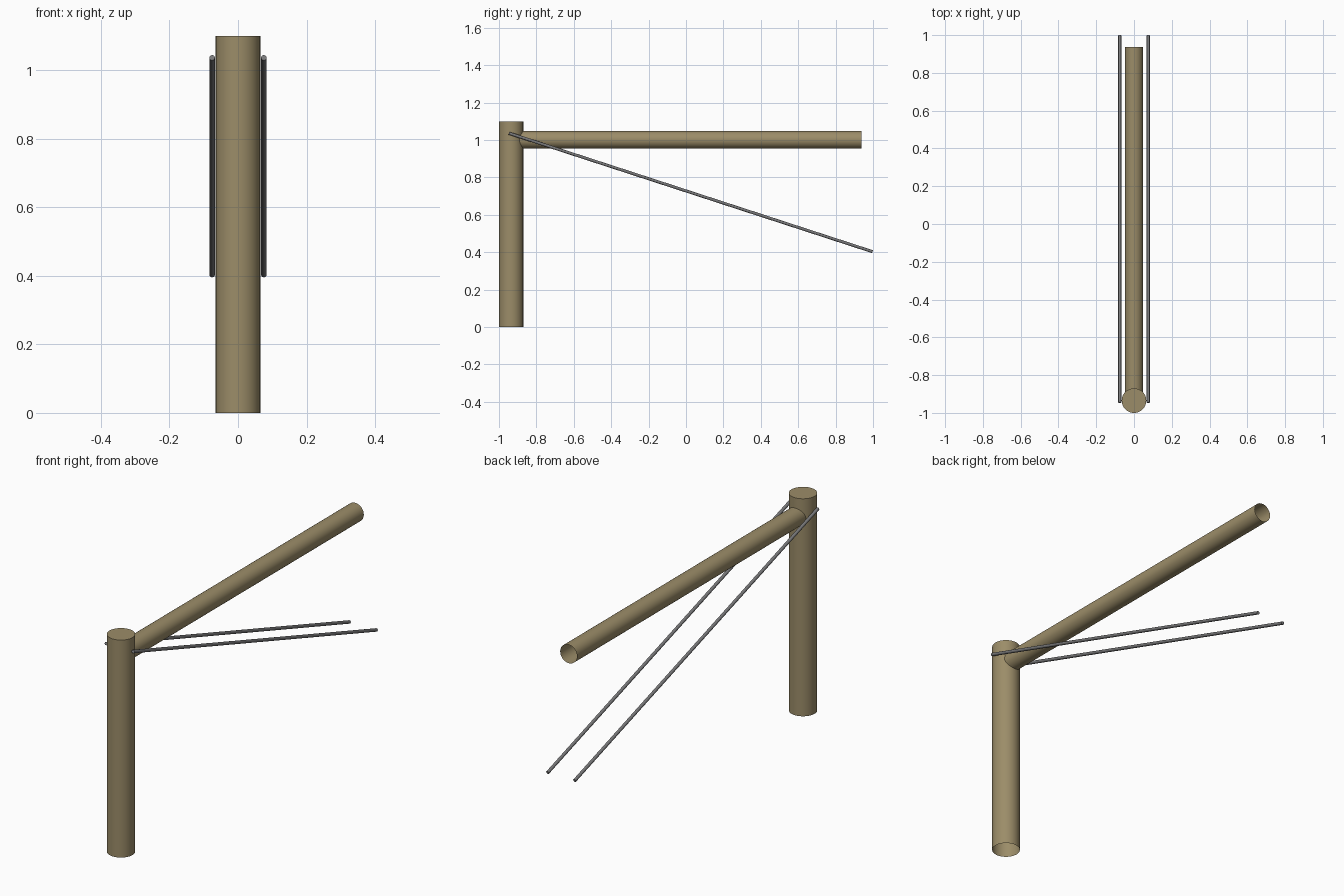
import bpy, bmesh, math
from mathutils import Vector

if "Cube" in bpy.data.objects:
    bpy.data.objects.remove(bpy.data.objects["Cube"])


def material(name, color):
    m = bpy.data.materials.new(name)
    m.diffuse_color = (*color, 1)
    m.use_nodes = True
    m.node_tree.nodes["Principled BSDF"].inputs["Base Color"].default_value = m.diffuse_color
    return m


def pole(name, start, end, radius, mat, sides, cap_start=True, cap_end=True):
    """Round bar between two points, with optional end caps."""
    a, b = Vector(start), Vector(end)
    rot = (b - a).to_track_quat('Z', 'Y')
    bm = bmesh.new()
    rings = []
    for p in (a, b):
        rings.append([bm.verts.new(p + rot @ Vector((radius * math.cos(t), radius * math.sin(t), 0)))
                      for t in (2 * math.pi * i / sides for i in range(sides))])
    lo, hi = rings
    for i in range(sides):
        j = (i + 1) % sides
        bm.faces.new((lo[i], lo[j], hi[j], hi[i]))
    if cap_start:
        bm.faces.new(lo[::-1])
    if cap_end:
        bm.faces.new(hi)
    me = bpy.data.meshes.new(name)
    bm.to_mesh(me)
    bm.free()
    me.materials.append(mat)
    ob = bpy.data.objects.new(name, me)
    bpy.context.collection.objects.link(ob)
    bpy.ops.object.select_all(action='DESELECT')
    ob.select_set(True)
    bpy.context.view_layer.objects.active = ob
    bpy.ops.object.shade_smooth_by_angle(angle=math.radians(35))
    return ob


wood = material("weathered_wood", (0.33, 0.265, 0.14))
steel = material("grey_steel", (0.19, 0.19, 0.195))

# Upright post, open underneath
pole("post", (0, -0.935, 0), (0, -0.935, 1.1), 0.065, wood, 48, cap_start=False)
# Horizontal rail running back from the post, open at the far end
pole("rail", (0, -0.935, 1.001), (0, 0.938, 1.001), 0.047, wood, 48, cap_end=False)
# Sloping rods on both sides of the post
for side, x in (("left", -0.0755), ("right", 0.0755)):
    pole(side + "_rod", (x, -0.946, 1.036), (x, 0.9975, 0.403), 0.008, steel, 16)
